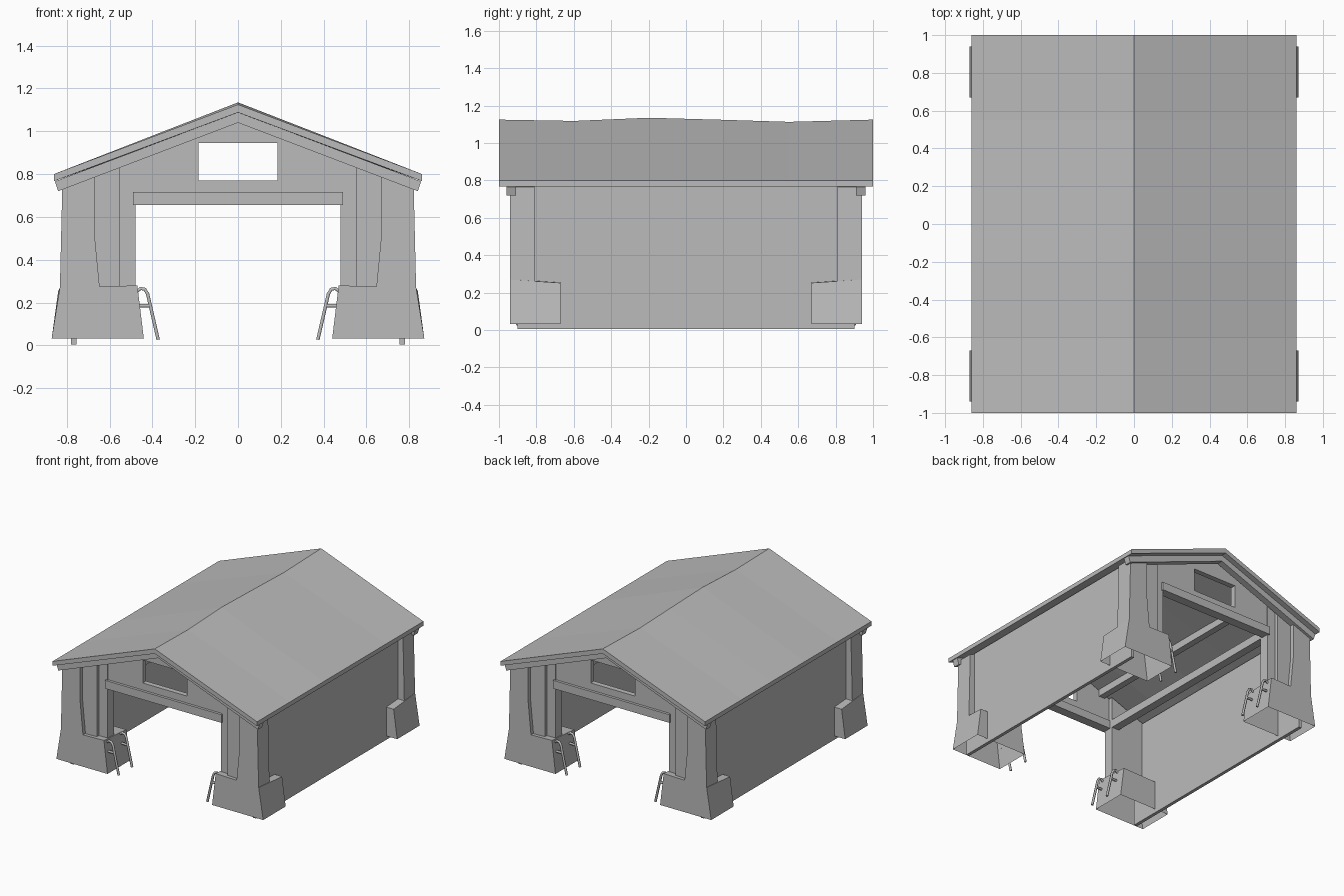
import bpy
import bmesh

cube = bpy.data.objects.get("Cube")
if cube:
    bpy.data.objects.remove(cube)

grey = bpy.data.materials.new("plain grey")
grey.use_nodes = True
grey.diffuse_color = (0.5, 0.5, 0.5, 1)
grey.node_tree.nodes["Principled BSDF"].inputs["Base Color"].default_value = (0.5, 0.5, 0.5, 1)


def finish(name, data, mirror="XY"):
    """Link an object and mirror it about the centre planes."""
    data.materials.append(grey)
    ob = bpy.data.objects.new(name, data)
    bpy.context.collection.objects.link(ob)
    mod = ob.modifiers.new("Mirror", 'MIRROR')
    mod.use_axis = ("X" in mirror, "Y" in mirror, False)
    mod.merge_threshold = 0.0001
    return ob


def loft(name, rings, mirror="XY", cap_start=True):
    """Skin matching rings of points; faces on a mirror plane are left open."""
    bm = bmesh.new()
    rows = [[bm.verts.new(p) for p in ring] for ring in rings]
    n = len(rows[0])
    for a, b in zip(rows, rows[1:]):
        for i in range(n):
            j = (i + 1) % n
            bm.faces.new((a[i], a[j], b[j], b[i]))
    if cap_start:
        bm.faces.new(rows[0])
    bm.faces.new(rows[-1])
    bmesh.ops.recalc_face_normals(bm, faces=bm.faces)
    seam = [f for f in bm.faces for k in (0, 1)
            if "XY"[k] in mirror and all(abs(v.co[k]) < 1e-5 for v in f.verts)]
    bmesh.ops.delete(bm, geom=seam, context='FACES_ONLY')
    me = bpy.data.meshes.new(name)
    bm.to_mesh(me)
    bm.free()
    return finish(name, me, mirror)


def prism(name, profile, y0, y1):
    """Extrude an x-z profile along y."""
    return loft(name, [[(x, y, z) for x, z in profile] for y in (y0, y1)])


def block(name, x0, x1, y0, y1, z0, z1):
    return prism(name, [(x0, z0), (x1, z0), (x1, z1), (x0, z1)], y0, y1)


def under_roof(x):
    return 1.08 - 0.385 * x


# Sagging roof slab
ridge = [(-1, 1.125), (-0.6, 1.118), (-0.2, 1.135), (0.2, 1.124), (0.55, 1.113), (1, 1.125)]
loft("roof", [[(0, y, z), (0.86, y, 0.8), (0.86, y, 0.767), (0, y, z - 0.037)]
              for y, z in ridge], mirror="X")

# Boards under the gable edges of the roof
prism("barge_board", [(0, 1.088), (0.855, 0.766), (0.84, 0.72), (0, 1.04)], -0.96, -0.91)

# Gable with its open window, tie beam and side posts
prism("gable", [(0, 0.7), (0.5, 0.7), (0.5, under_roof(0.5)), (0, under_roof(0)),
                (0, 0.945), (0.185, 0.945), (0.185, 0.77), (0, 0.77)], -0.88, -0.84)
block("tie_beam", 0, 0.49, -0.9, -0.83, 0.655, 0.717)
prism("door_post", [(0.478, 0.26), (0.56, 0.26), (0.56, under_roof(0.56)),
                    (0.478, under_roof(0.478))], -0.885, -0.81)

# Corner pillars with a recessed inner strip
prism("pillar", [(0.645, 0.26), (0.832, 0.26), (0.82, under_roof(0.82)),
                 (0.67, under_roof(0.67)), (0.67, 0.52)], -0.94, -0.81)
prism("pillar_strip", [(0.55, 0.26), (0.7, 0.26), (0.7, under_roof(0.7)),
                       (0.55, under_roof(0.55))], -0.91, -0.81)

# Flared hollow feet, open underneath
loft("foot", [
    [(0.44, -0.94, 0.033), (0.87, -0.94, 0.033), (0.87, -0.67, 0.033), (0.44, -0.67, 0.033)],
    [(0.47, -0.94, 0.28), (0.832, -0.94, 0.27), (0.84, -0.67, 0.252), (0.47, -0.67, 0.26)],
], cap_start=False)

# Long side walls and roof timbers
block("side_wall", 0.755, 0.78, -0.9, 0, 0.005, 0.785)
block("wall_plate", 0.478, 0.54, -0.85, 0, 0.655, 0.717)
block("purlin", 0.385, 0.435, -0.86, 0, 0.885, 0.94)

# Bent rails with brackets on the inner faces of the feet
rail = bpy.data.curves.new("foot_rail", 'CURVE')
rail.dimensions = '3D'
rail.bevel_depth = 0.009
rail.bevel_resolution = 1
rail.use_fill_caps = True
for y in (-0.9, -0.74):
    for path in ([(0.475, 0.25), (0.455, 0.266), (0.435, 0.262), (0.422, 0.24), (0.373, 0.027)],
                 [(0.46, 0.185), (0.408, 0.185)]):
        spline = rail.splines.new('POLY')
        spline.points.add(len(path) - 1)
        for point, (x, z) in zip(spline.points, path):
            point.co = (x, y, z, 1)
finish("foot_rail", rail)
